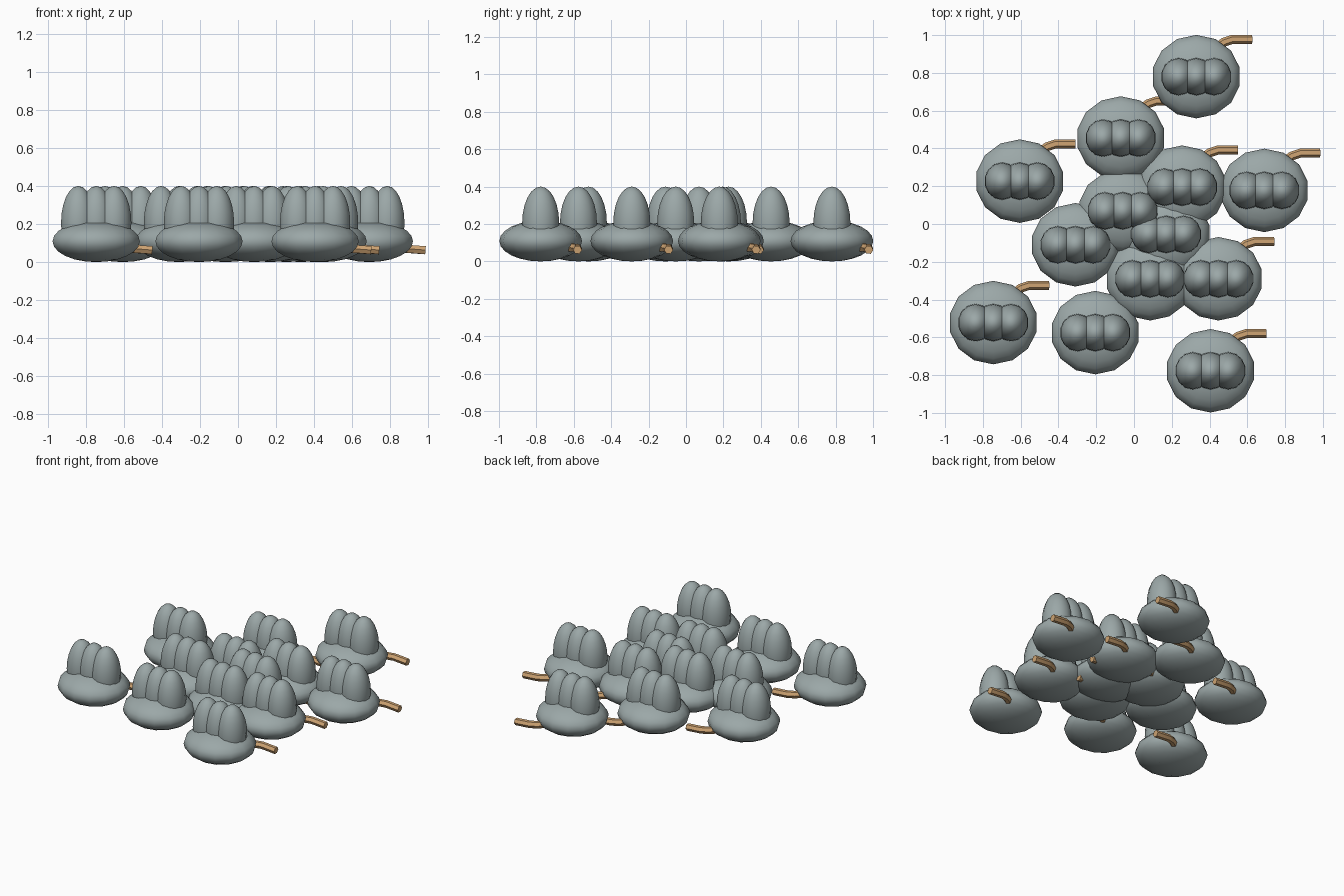
import bpy
from mathutils import Matrix, Vector

cube = bpy.data.objects.get("Cube")
if cube:
    bpy.data.objects.remove(cube, do_unlink=True)


def material(name, rgb):
    m = bpy.data.materials.new(name)
    m.use_nodes = True
    m.diffuse_color = (*rgb, 1)
    m.node_tree.nodes["Principled BSDF"].inputs["Base Color"].default_value = (*rgb, 1)
    return m


grey = material("slate grey", (0.33, 0.39, 0.39))
tan = material("tan", (0.62, 0.37, 0.17))


def ellipsoid(name, radii, segments, rings):
    bpy.ops.mesh.primitive_uv_sphere_add(segments=segments, ring_count=rings, radius=1)
    ob = bpy.context.object
    ob.name = name
    ob.data.transform(Matrix.Diagonal((*radii, 1)))
    ob.data.materials.append(grey)
    bpy.ops.object.shade_smooth()
    return ob


def stem(name):
    # Curved tube that leaves the underside of the base and bends sideways
    curve = bpy.data.curves.new(name, "CURVE")
    curve.dimensions = "3D"
    curve.bevel_depth = 0.024
    curve.bevel_resolution = 1
    curve.use_fill_caps = True
    path = [(0.08, 0.11, 0.075), (0.11, 0.155, 0.075), (0.145, 0.182, 0.073),
            (0.19, 0.197, 0.07), (0.295, 0.197, 0.062)]
    spline = curve.splines.new("POLY")
    spline.points.add(len(path) - 1)
    for point, co in zip(spline.points, path):
        point.co = (*co, 1)
    ob = bpy.data.objects.new(name, curve)
    bpy.context.collection.objects.link(ob)
    bpy.ops.object.select_all(action="DESELECT")
    ob.select_set(True)
    bpy.context.view_layer.objects.active = ob
    bpy.ops.object.convert(target="MESH")
    ob = bpy.context.object
    ob.data.materials.clear()
    ob.data.materials.append(tan)
    bpy.ops.object.shade_smooth_by_angle(angle=0.8)
    return ob


# One unit: rounded base, three upright lobes and a stem
base = ellipsoid("base", (0.235, 0.221, 0.109), 14, 12)
base_z = Vector((0, 0, 0.109))
lobe = ellipsoid("lobe", (0.093, 0.099, 0.195), 14, 12)
parts = [(base, base_z), (stem("stem"), Vector((0, 0, 0)))]
parts += [(lobe, Vector((dx, 0, 0.205))) for dx in (-0.094, 0, 0.094)]

# Scattered cluster of identical units
centres = [(0.33, 0.78), (-0.07, 0.455), (-0.605, 0.227), (0.255, 0.195),
           (0.69, 0.178), (-0.06, 0.07), (-0.31, -0.11), (0.17, -0.055),
           (0.085, -0.29), (0.447, -0.29), (-0.745, -0.522), (-0.205, -0.575),
           (0.405, -0.777)]
for x, y in centres:
    for source, offset in parts:
        ob = bpy.data.objects.new(source.name.split(".")[0], source.data)
        ob.location = Vector((x, y, 0)) + offset
        bpy.context.collection.objects.link(ob)

# Remove the templates, their meshes live on in the copies
for ob in {source for source, _ in parts}:
    bpy.data.objects.remove(ob, do_unlink=True)
